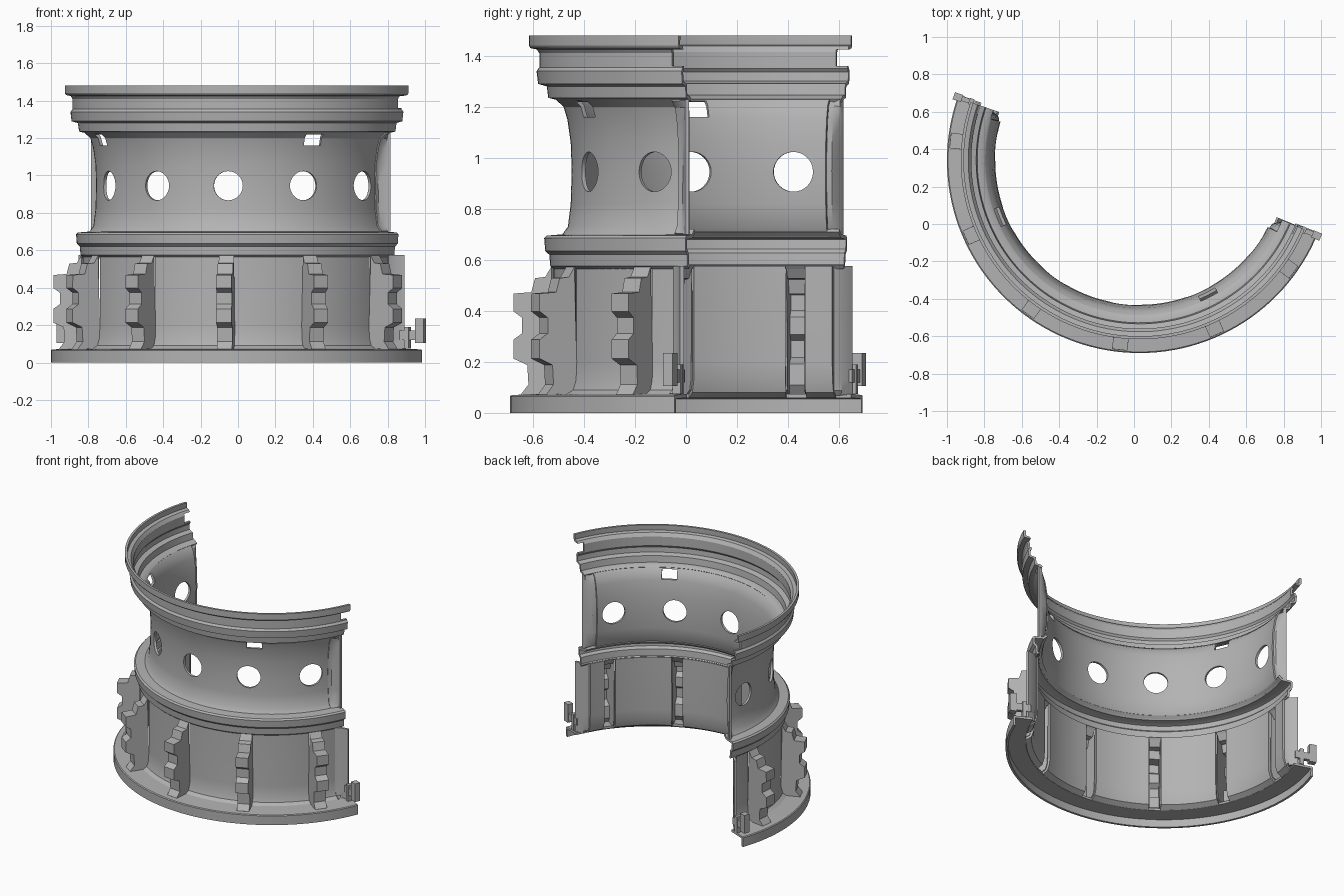
import bpy, bmesh
from math import radians, cos, sin
from mathutils import Matrix, Vector

if "Cube" in bpy.data.objects:
    bpy.data.objects.remove(bpy.data.objects["Cube"])

CENTRE = Vector((0.03, 0.34, 0))
STATIONS = [174 + 30 * i for i in range(6)]   # ribs and round holes share these angles
THICK = 0.016

grey = bpy.data.materials.new("cast_grey")
grey.use_nodes = True
grey.diffuse_color = (0.45, 0.45, 0.45, 1)
grey.node_tree.nodes["Principled BSDF"].inputs["Base Color"].default_value = (0.45, 0.45, 0.45, 1)


def polar(r, angle, z, side=0.0):
    """Point at radius r and an angle in degrees, shifted sideways along the tangent."""
    a = radians(angle)
    return CENTRE + Vector((r * cos(a) - side * sin(a), r * sin(a) + side * cos(a), z))


def finish(name, bm, thickness=0.0, offset=-1.0, cutters=()):
    mesh = bpy.data.meshes.new(name)
    bm.to_mesh(mesh)
    bm.free()
    mesh.materials.append(grey)
    ob = bpy.data.objects.new(name, mesh)
    bpy.context.collection.objects.link(ob)
    if thickness:
        mod = ob.modifiers.new("thickness", 'SOLIDIFY')
        mod.thickness, mod.offset = thickness, offset
    for cutter in cutters:
        mod = ob.modifiers.new("cut", 'BOOLEAN')
        mod.operation, mod.solver, mod.object = 'DIFFERENCE', 'EXACT', cutter
    # bake the modifiers so that the cutters can go
    deps = bpy.context.evaluated_depsgraph_get()
    baked = bpy.data.meshes.new_from_object(ob.evaluated_get(deps))
    ob.modifiers.clear()
    ob.data = baked
    for cutter in cutters:
        bpy.data.objects.remove(cutter)
    bpy.ops.object.select_all(action='DESELECT')
    ob.select_set(True)
    bpy.context.view_layer.objects.active = ob
    bpy.ops.object.shade_smooth_by_angle(angle=radians(30))
    return ob


def grid(bm, rows):
    """Skin a list of point rows with quads."""
    verts = [[bm.verts.new(p) for p in row] for row in rows]
    for low, high in zip(verts, verts[1:]):
        for j in range(len(low) - 1):
            bm.faces.new((low[j], low[j + 1], high[j + 1], high[j]))


def sweep(bm, profile, start, end):
    steps = max(2, int((end - start) / 2.5))
    grid(bm, [[polar(r, start + (end - start) * j / steps, z) for j in range(steps + 1)]
              for r, z in profile])


def block(bm, angle, r0, r1, width, z0, z1):
    """Box with its sides along the radius and the tangent."""
    mid = polar((r0 + r1) / 2, angle, (z0 + z1) / 2)
    size = Matrix.Diagonal((r1 - r0, width, z1 - z0, 1))
    bmesh.ops.create_cube(bm, size=1, matrix=Matrix.Translation(mid)
                          @ Matrix.Rotation(radians(angle), 4, 'Z') @ size)


def cutter_object(bm):
    mesh = bpy.data.meshes.new("cutter")
    bm.to_mesh(mesh)
    bm.free()
    ob = bpy.data.objects.new("cutter", mesh)
    ob.hide_render = True
    bpy.context.collection.objects.link(ob)
    return ob


# Base flange with a lip hanging down
bm = bmesh.new()
sweep(bm, [(1.03, 0), (1.03, 0.065), (1.024, 0.07), (0.90, 0.075)], 160, 338)
finish("base_flange", bm, THICK)

# Lower wall panels between the ribs, flared at the foot
foot = [(0.905, 0.072), (0.875, 0.09), (0.863, 0.13), (0.86, 0.2), (0.86, 0.575)]
HALF = 2.6
LOWER_ENDS = (164, 333.5)
edges = [LOWER_ENDS[0]] + [s + d for s in STATIONS for d in (-HALF, HALF)] + [LOWER_ENDS[1]]
bm = bmesh.new()
for start, end in zip(edges[::2], edges[1::2]):
    sweep(bm, foot, start, end)
finish("lower_wall", bm, THICK)

# Notched channel ribs, open towards the inside
notched = [(0.865, 0.57), (0.89, 0.53), (0.93, 0.525), (0.945, 0.47), (1.015, 0.465),
           (1.015, 0.40), (0.98, 0.375), (0.98, 0.31), (1.015, 0.285), (1.015, 0.215),
           (0.96, 0.19), (0.955, 0.11), (0.985, 0.07)]
for n, station in enumerate(STATIONS):
    bm = bmesh.new()
    sides = [[bm.verts.new(polar(r, station, z, w)) for r, z in notched] for w in (-0.038, 0.038)]
    inner = [[bm.verts.new(polar(r, station, z, w)) for r, z in foot[:-1]] for w in (-0.038, 0.038)]
    for outer_edge, inner_edge in zip(sides, inner):
        bm.faces.new(outer_edge + inner_edge)
    left, right = sides
    for i in range(len(notched) - 1):
        bm.faces.new((left[i], right[i], right[i + 1], left[i + 1]))
    bmesh.ops.recalc_face_normals(bm, faces=bm.faces)
    finish(f"rib_{n + 1}", bm, 0.01, 0)

# Middle ring
bm = bmesh.new()
sweep(bm, [(0.86, 0.565), (0.872, 0.575), (0.876, 0.62), (0.892, 0.635), (0.896, 0.685),
           (0.886, 0.695), (0.825, 0.70), (0.805, 0.72)], 161, 337.5)
finish("middle_ring", bm, THICK)

# Upper wall with round holes and two small windows
waist = [(0.825, 0.70), (0.803, 0.73), (0.792, 0.82), (0.788, 0.95), (0.792, 1.06),
         (0.805, 1.15), (0.82, 1.20), (0.85, 1.228)]
WALL_ENDS = (164.5, 332.5)
cutters = []
for station in STATIONS:
    bm = bmesh.new()
    bmesh.ops.create_cone(bm, cap_ends=True, segments=32, radius1=0.078, radius2=0.078, depth=0.2,
                          matrix=Matrix.Translation(polar(0.79, station, 0.945))
                          @ Matrix.Rotation(radians(station), 4, 'Z')
                          @ Matrix.Rotation(radians(90), 4, 'Y'))
    cutters.append(cutter_object(bm))
for angle in (202, 297):
    bm = bmesh.new()
    block(bm, angle, 0.74, 0.92, 0.10, 1.16, 1.222)
    cutters.append(cutter_object(bm))
bm = bmesh.new()
sweep(bm, waist, *WALL_ENDS)
finish("upper_wall", bm, THICK, cutters=cutters)

# Folded end plates that close the upper and lower walls
for side, wall_end, tip, low_end, low_tip in (
        ("right", WALL_ENDS[0], 161.5, LOWER_ENDS[0], 160.7),
        ("left", WALL_ENDS[1], 336.8, LOWER_ENDS[1], 337.5)):
    bm = bmesh.new()
    grid(bm, [[polar(r, wall_end, z), polar(r + 0.006, wall_end * 0.6 + tip * 0.4, z),
               polar(0.835, tip * 0.9 + wall_end * 0.1, z), polar(0.855, tip, z)]
              for r, z in waist])
    finish(f"upper_end_plate_{side}", bm, THICK, 0)
    bm = bmesh.new()
    grid(bm, [[polar(r, low_end, z), polar(0.88, low_end * 0.5 + low_tip * 0.5, z),
               polar(0.93, low_tip, z)] for r, z in foot])
    finish(f"lower_end_plate_{side}", bm, THICK, 0)

# Stepped top rim, notched at both ends
cutters = []
for angle in (161.5, 337):
    bm = bmesh.new()
    block(bm, angle, 0.85, 1.05, 0.08, 1.36, 1.425)
    cutters.append(cutter_object(bm))
bm = bmesh.new()
sweep(bm, [(0.835, 1.218), (0.85, 1.228), (0.88, 1.235), (0.886, 1.28), (0.92, 1.29),
           (0.926, 1.34), (0.915, 1.355), (0.915, 1.41), (0.925, 1.425), (0.95, 1.43),
           (0.956, 1.44), (0.956, 1.48)], 161, 337.3)
finish("top_rim", bm, THICK, cutters=cutters)

# Latch lugs at the two ends
for side, angle in (("right", 160.8), ("left", 337)):
    bm = bmesh.new()
    block(bm, angle, 1.005, 1.052, 0.04, 0.105, 0.235)
    block(bm, angle, 0.91, 1.01, 0.025, 0.12, 0.17)
    block(bm, angle, 0.94, 0.965, 0.035, 0.075, 0.19)
    finish(f"latch_lug_{side}", bm)
